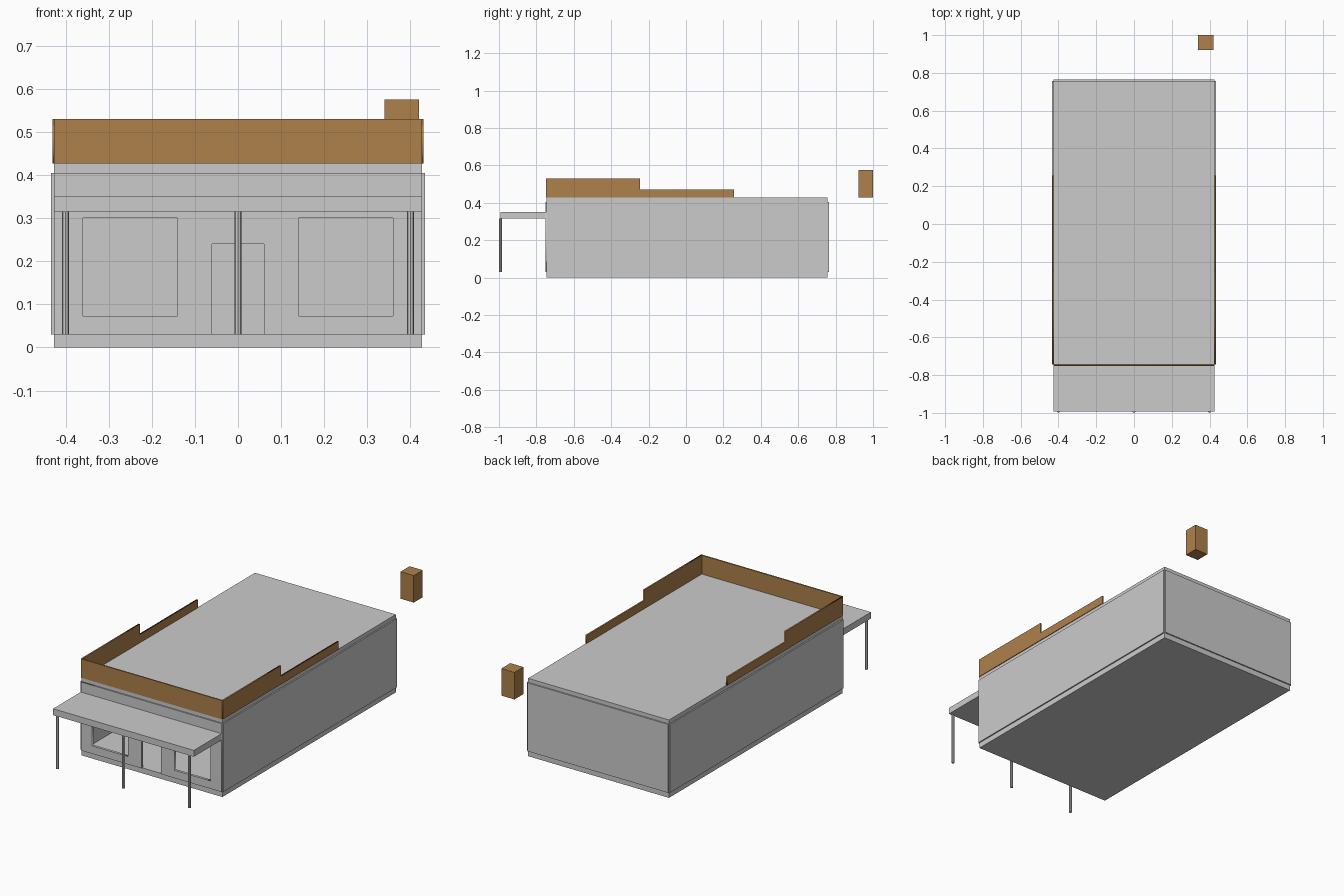
import bpy
from math import radians

if "Cube" in bpy.data.objects:
    bpy.data.objects.remove(bpy.data.objects["Cube"])

brown = bpy.data.materials.new("parapet_brown")
brown.diffuse_color = (0.42, 0.22, 0.07, 1)
brown.use_nodes = True
brown.node_tree.nodes["Principled BSDF"].inputs["Base Color"].default_value = brown.diffuse_color

X = 0.427                    # half width of the slabs
Y0, Y1 = -0.745, 0.757       # front and back of the slabs
FLOOR, CEIL, ROOF = 0.03, 0.405, 0.427


def box(name, x, y, z, mat=None):
    """Box from (min, max) ranges."""
    bpy.ops.mesh.primitive_cube_add(size=1, location=[sum(r) / 2 for r in (x, y, z)])
    ob = bpy.context.object
    ob.name = name
    ob.scale = [r[1] - r[0] for r in (x, y, z)]
    bpy.ops.object.transform_apply(location=False, rotation=False, scale=True)
    if mat:
        ob.data.materials.append(mat)
    return ob


def panel(name, outlines, thickness, rotation, location, mat=None):
    """Upright panel from 2D outlines; inner outlines become holes."""
    cu = bpy.data.curves.new(name, 'CURVE')
    cu.dimensions, cu.fill_mode, cu.extrude = '2D', 'BOTH', thickness / 2
    for pts in outlines:
        sp = cu.splines.new('POLY')
        sp.points.add(len(pts) - 1)
        for p, (u, v) in zip(sp.points, pts):
            p.co = (u, v, 0, 1)
        sp.use_cyclic_u = True
    ob = bpy.data.objects.new(name, cu)
    bpy.context.collection.objects.link(ob)
    ob.rotation_euler, ob.location = rotation, location
    if mat:
        cu.materials.append(mat)
    bpy.ops.object.select_all(action='DESELECT')
    ob.select_set(True)
    bpy.context.view_layer.objects.active = ob
    bpy.ops.object.convert(target='MESH')
    return bpy.context.object


# Foundation and roof slabs
box("foundation", (-X, X), (Y0, Y1), (0, FLOOR))
box("roof_slab", (-X, X), (Y0, Y1), (CEIL, ROOF))

# Shop front with door opening and two windows
T = 0.014
front = [(-X, FLOOR), (-0.06, FLOOR), (-0.06, 0.24), (0.06, 0.24),
         (0.06, FLOOR), (X, FLOOR), (X, CEIL), (-X, CEIL)]
windows = [[(s * 0.14, 0.073), (s * 0.36, 0.073), (s * 0.36, 0.3), (s * 0.14, 0.3)]
           for s in (-1, 1)]
panel("front_wall", [front] + windows, T, (radians(90), 0, 0), (0, Y0, 0))

# Back wall
box("back_wall", (-X, X), (Y1 - T / 2, Y1 + T / 2), (FLOOR, CEIL))

# Side walls and stepped side parapets
P = 0.008
step = [(Y0, ROOF), (0.257, ROOF), (0.257, 0.472), (-0.245, 0.472),
        (-0.245, 0.53), (Y0, 0.53)]
for side, s in (("left", -1), ("right", 1)):
    box(side + "_wall", (s * X - T / 2, s * X + T / 2), (Y0, Y1), (FLOOR, CEIL))
    panel(side + "_parapet", [step], P, (radians(90), 0, radians(90)), (s * X, 0, 0), brown)

# Front parapet
box("front_parapet", (-X, X), (Y0 - P / 2, Y0 + P / 2), (ROOF, 0.53), brown)

# Chimney block behind the building
box("chimney", (0.34, 0.42), (0.922, 1.0), (ROOF, 0.575), brown)

# Porch canopy and posts
box("porch_canopy", (-X, X), (-0.992, Y0), (0.315, 0.35))
for i, x in enumerate((-0.4, 0, 0.4)):
    bpy.ops.mesh.primitive_cylinder_add(vertices=8, radius=0.008, depth=0.315 - FLOOR,
                                        location=(x, -0.992, (0.315 + FLOOR) / 2))
    bpy.context.object.name = f"porch_post_{i + 1}"
